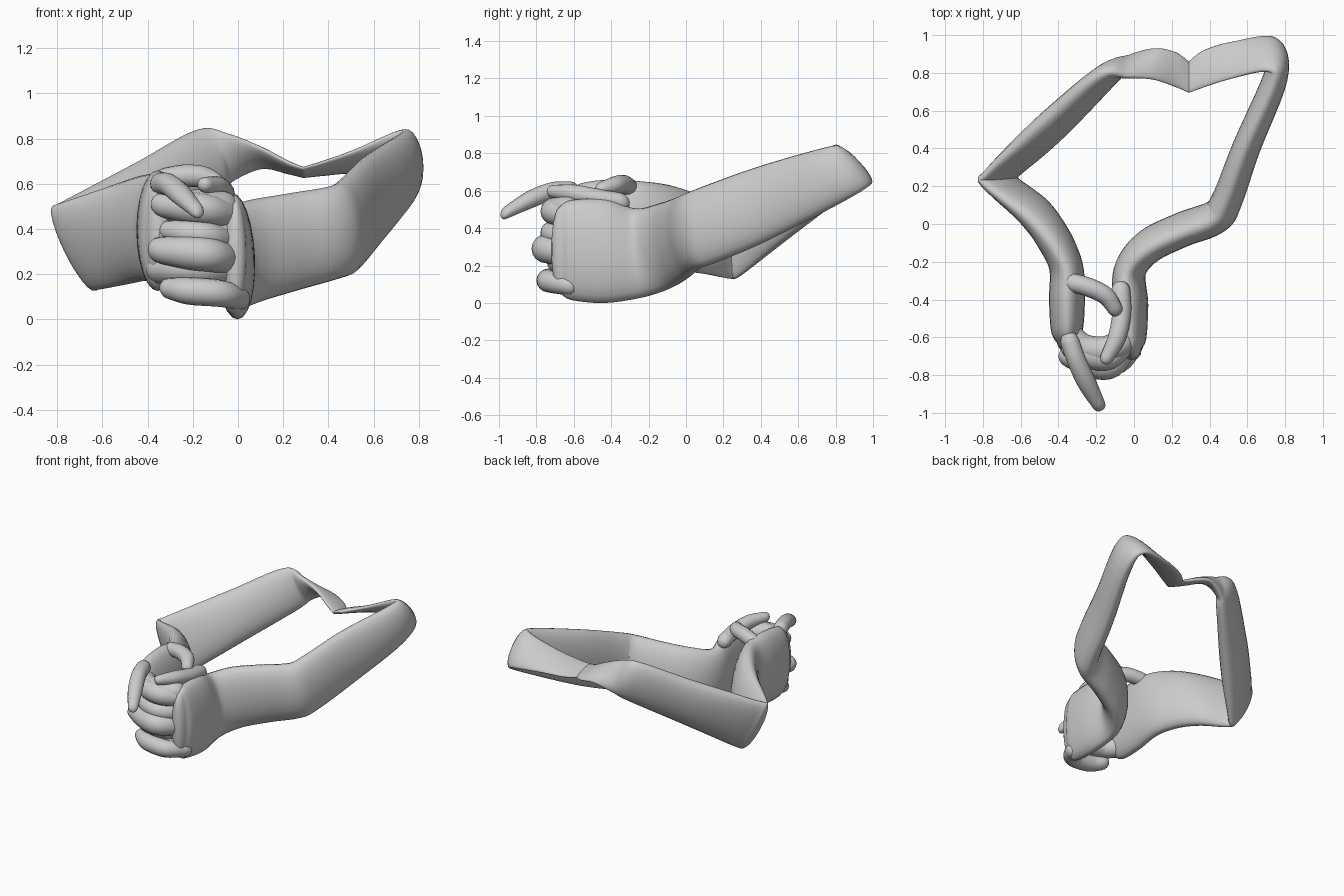
import bpy, bmesh, math
from mathutils import Vector as V

skin = bpy.data.materials.new("plain grey")
skin.diffuse_color = (0.6, 0.6, 0.6, 1)


def spline(a, b, c, d, t):
    """Smooth interpolation between b and c."""
    return 0.5 * (2 * b + (c - a) * t + (2 * a - 5 * b + 4 * c - d) * t * t
                  + (3 * b - a - 3 * c + d) * t ** 3)


def loft(name, sections, steps=6, sides=24):
    """Skin oval sections given as (top point, bottom point, thickness)."""
    s = [(V(t), V(b), w) for t, b, w in sections]
    s = [s[0]] + s + [s[-1]]
    path = []
    for i in range(1, len(s) - 2):
        for k in range(steps):
            path.append([spline(*(s[i + j][n] for j in (-1, 0, 1, 2)), k / steps)
                         for n in range(3)])
    path.append(list(s[-1]))
    mids = [(p[0] + p[1]) / 2 for p in path]
    rings = []
    last = len(path) - 1
    for i, (top, bot, w) in enumerate(path):
        tan = (mids[min(i + 1, last)] - mids[max(i - 1, 0)]).normalized()
        up = (top - bot) / 2
        side = up.cross(tan).normalized() * (w / 2)
        ring = (mids[i], up, side)
        # rounded ends
        dome = [(mids[i] + tan * (w / 2 * math.sin(a)) * (1 if i else -1),
                 up * math.cos(a), side * math.cos(a)) for a in (0.5, 0.95, 1.3)]
        if i == 0:
            rings += dome[::-1] + [ring]
        elif i == last:
            rings += [ring] + dome
        else:
            rings.append(ring)
    bm = bmesh.new()
    loops = []
    for m, up, side in rings:
        angles = [2 * math.pi * k / sides for k in range(sides)]
        loops.append([bm.verts.new(m + up * math.cos(a) + side * math.sin(a)) for a in angles])
    for a, b in zip(loops, loops[1:]):
        for k in range(sides):
            n = (k + 1) % sides
            bm.faces.new((a[k], a[n], b[n], b[k]))
    bm.faces.new(loops[0])
    bm.faces.new(loops[-1])
    bmesh.ops.recalc_face_normals(bm, faces=bm.faces)
    for f in bm.faces:
        f.smooth = True
    me = bpy.data.meshes.new(name)
    bm.to_mesh(me)
    bm.free()
    me.materials.append(skin)
    bpy.context.collection.objects.link(bpy.data.objects.new(name, me))


def finger(name, points):
    """Round tapering finger through (x, y, z, radius) points."""
    loft(name, [((x, y, z + r), (x, y, z - r), 2 * r) for x, y, z, r in points], 5, 16)


# Right arm: palm, wrist, elbow, shoulder, then the strip to the pinch
loft("right_arm", [
    ((-0.01, -0.67, 0.52), (-0.01, -0.67, 0.05), 0.10),
    ((-0.02, -0.61, 0.55), (-0.01, -0.61, 0.015), 0.16),
    ((-0.03, -0.43, 0.555), (0.00, -0.43, 0.00), 0.18),
    ((-0.045, -0.27, 0.505), (0.00, -0.23, 0.03), 0.17),
    ((0.06, -0.15, 0.53), (0.09, -0.09, 0.075), 0.18),
    ((0.24, -0.06, 0.56), (0.27, 0.00, 0.13), 0.18),
    ((0.41, 0.01, 0.59), (0.445, 0.06, 0.18), 0.18),
    ((0.475, 0.11, 0.63), (0.51, 0.145, 0.21), 0.165),
    ((0.58, 0.39, 0.73), (0.61, 0.42, 0.325), 0.15),
    ((0.735, 0.74, 0.83), (0.765, 0.82, 0.53), 0.13),
    ((0.70, 0.81, 0.83), (0.745, 0.985, 0.63), 0.08),
    ((0.50, 0.765, 0.74), (0.52, 0.965, 0.65), 0.05),
    ((0.36, 0.72, 0.69), (0.37, 0.92, 0.64), 0.04),
    ((0.29, 0.695, 0.67), (0.29, 0.86, 0.63), 0.03)])

# Left arm: same build, with a sharp elbow
loft("left_arm", [
    ((-0.35, -0.62, 0.60), (-0.35, -0.62, 0.18), 0.12),
    ((-0.355, -0.56, 0.64), (-0.355, -0.56, 0.13), 0.17),
    ((-0.355, -0.40, 0.66), (-0.355, -0.40, 0.13), 0.19),
    ((-0.36, -0.24, 0.65), (-0.36, -0.21, 0.16), 0.18),
    ((-0.45, -0.09, 0.63), (-0.41, -0.05, 0.17), 0.18),
    ((-0.58, 0.04, 0.585), (-0.49, 0.10, 0.155), 0.16),
    ((-0.80, 0.21, 0.51), (-0.625, 0.235, 0.13), 0.10),
    ((-0.79, 0.26, 0.515), (-0.605, 0.28, 0.14), 0.10),
    ((-0.61, 0.43, 0.61), (-0.47, 0.41, 0.245), 0.14),
    ((-0.44, 0.58, 0.70), (-0.33, 0.55, 0.355), 0.15),
    ((-0.18, 0.79, 0.84), (-0.08, 0.81, 0.55), 0.12),
    ((-0.04, 0.78, 0.82), (-0.01, 0.89, 0.62), 0.08),
    ((0.10, 0.765, 0.76), (0.11, 0.93, 0.67), 0.05),
    ((0.22, 0.725, 0.695), (0.22, 0.91, 0.65), 0.04),
    ((0.29, 0.695, 0.67), (0.29, 0.86, 0.63), 0.03)])

# Right fingers curled round the front of the clasp
for name, z, r, y, tip, root in (("index", 0.495, 0.07, -0.69, -0.33, -0.10),
                                 ("middle", 0.38, 0.06, -0.70, -0.30, -0.10),
                                 ("ring", 0.295, 0.075, -0.73, -0.34, -0.09),
                                 ("little", 0.125, 0.06, -0.72, -0.30, -0.05)):
    finger("right_" + name + "_finger", [
        (root + 0.05, -0.63, z - 0.03, r * 0.9), (root - 0.03, y - 0.01, z - 0.01, r),
        (-0.22, y - 0.01, z, r), (tip, y + 0.03, z + 0.01, r * 0.8)])

# Left fingers tucked behind them
for name, z in (("middle", 0.50), ("ring", 0.37), ("little", 0.225)):
    finger("left_" + name + "_finger", [
        (-0.34, -0.59, z, 0.07), (-0.27, -0.65, z, 0.07),
        (-0.16, -0.67, z, 0.075), (-0.07, -0.63, z, 0.07)])

# Left index finger pointing forward
finger("left_index_finger", [
    (-0.34, -0.62, 0.60, 0.05), (-0.305, -0.72, 0.595, 0.05),
    (-0.25, -0.84, 0.55, 0.05), (-0.185, -0.96, 0.485, 0.035)])

# Thumbs hooked over each other
finger("left_thumb", [
    (-0.33, -0.31, 0.62, 0.05), (-0.24, -0.335, 0.635, 0.05),
    (-0.15, -0.38, 0.63, 0.048), (-0.10, -0.45, 0.61, 0.04)])
finger("right_thumb", [
    (-0.07, -0.35, 0.54, 0.05), (-0.065, -0.47, 0.56, 0.05),
    (-0.09, -0.60, 0.585, 0.048), (-0.145, -0.71, 0.595, 0.035)])
